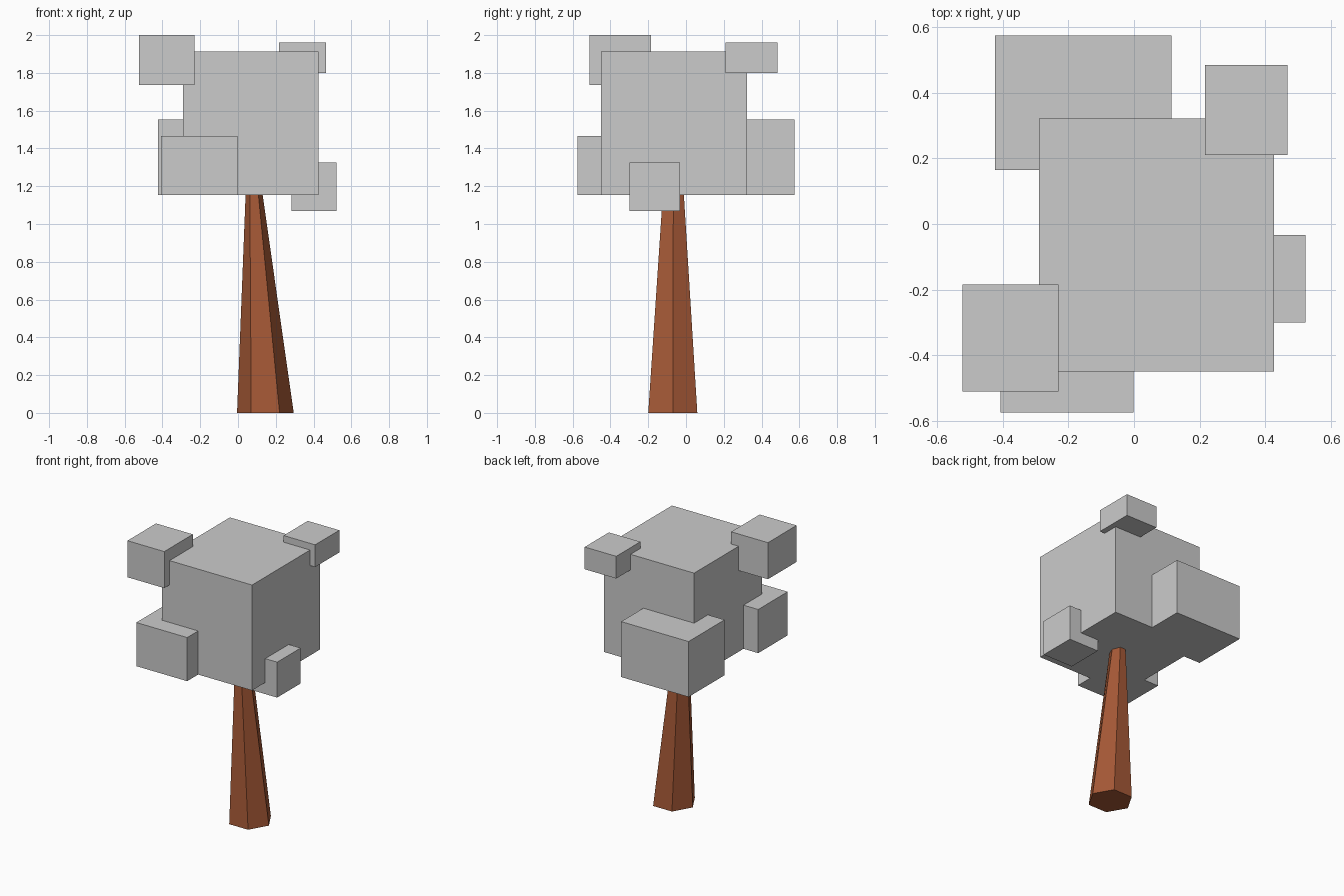
import bpy
import bmesh
from mathutils import Matrix, Vector

if "Cube" in bpy.data.objects:
    bpy.data.objects.remove(bpy.data.objects["Cube"])


def finish(name, bm):
    mesh = bpy.data.meshes.new(name)
    bm.to_mesh(mesh)
    bm.free()
    obj = bpy.data.objects.new(name, mesh)
    bpy.context.collection.objects.link(obj)
    return obj


def box(name, x, y, z):
    """Axis-aligned block from (min, max) ranges."""
    lo, hi = Vector((x[0], y[0], z[0])), Vector((x[1], y[1], z[1]))
    bm = bmesh.new()
    bmesh.ops.create_cube(bm, size=1, matrix=Matrix.LocRotScale((lo + hi) / 2, None, hi - lo))
    return finish(name, bm)


# Blocky foliage: one large crown and five smaller clumps
box("crown", (-0.29, 0.427), (-0.45, 0.322), (1.153, 1.912))
box("clump_top_left", (-0.523, -0.23), (-0.51, -0.185), (1.737, 2.0))
box("clump_top_back", (0.216, 0.467), (0.21, 0.485), (1.80, 1.96))
box("clump_low_back", (-0.423, 0.114), (0.165, 0.575), (1.153, 1.552))
box("clump_low_front", (-0.407, -0.002), (-0.575, -0.24), (1.153, 1.467))
box("clump_low_right", (0.282, 0.522), (-0.30, -0.033), (1.07, 1.325))

# Leaning six-sided trunk, its top pushed into the crown
bm = bmesh.new()
bmesh.ops.create_cone(bm, cap_ends=True, segments=6, radius1=1, radius2=1, depth=1,
                      matrix=Matrix.Rotation(1.5707963, 4, "Z"))
for v in bm.verts:
    if v.co.z < 0:
        v.co = (0.145 + 0.15 * v.co.x, -0.07 + 0.15 * v.co.y, 0)
    else:
        v.co = (0.083 + 0.041 * v.co.x, -0.067 + 0.061 * v.co.y, 1.2)
trunk = finish("trunk", bm)
bark = bpy.data.materials.new("bark")
bark.diffuse_color = (0.38, 0.1, 0.037, 1)
bark.use_nodes = True
bark.node_tree.nodes["Principled BSDF"].inputs["Base Color"].default_value = bark.diffuse_color
trunk.data.materials.append(bark)
